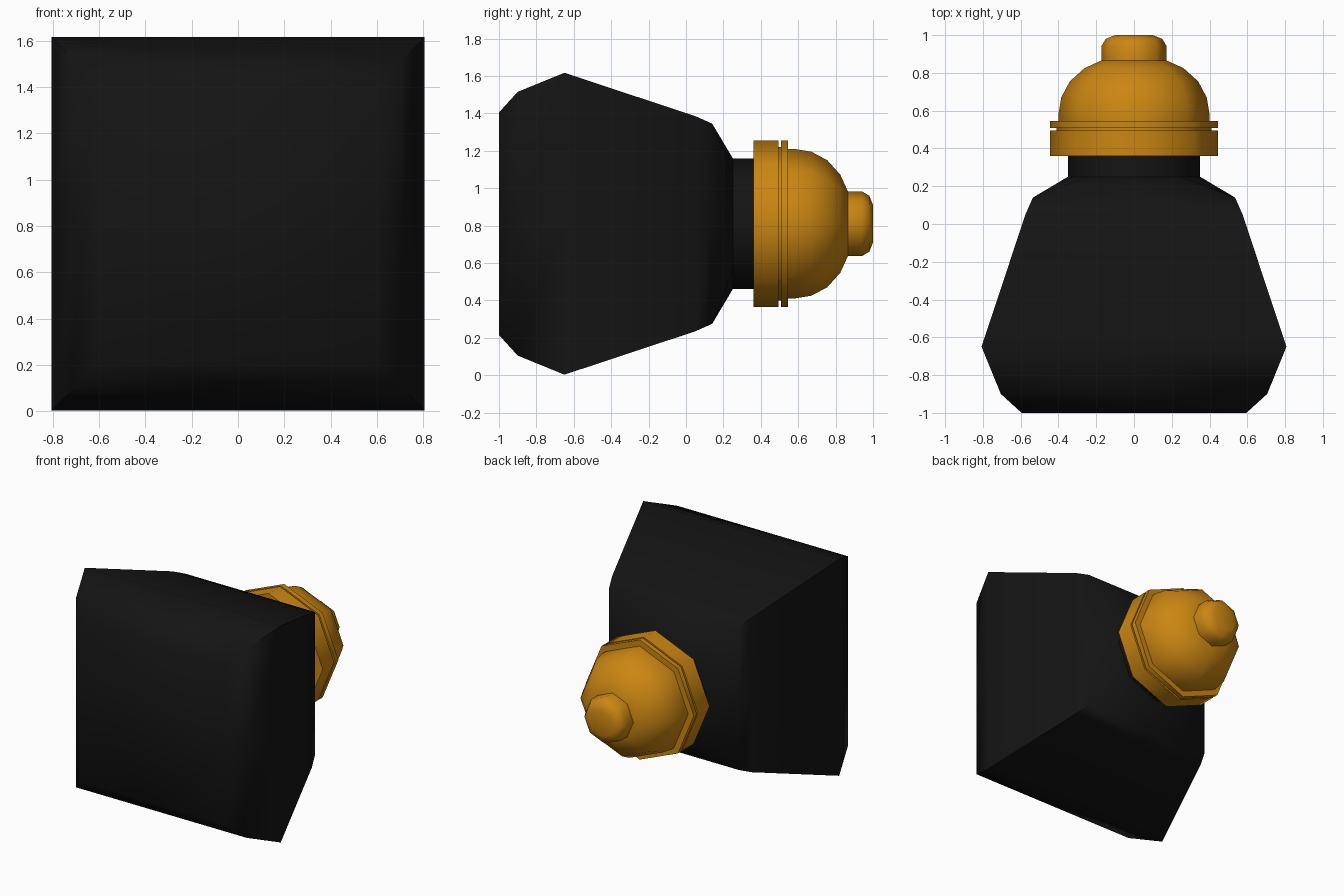
import bpy, bmesh, math

if "Cube" in bpy.data.objects:
    bpy.data.objects.remove(bpy.data.objects["Cube"])

CZ = 0.81  # height of the bottle's axis, which runs along y


def material(name, rgb):
    m = bpy.data.materials.new(name)
    m.diffuse_color = (*rgb, 1)
    m.use_nodes = True
    m.node_tree.nodes["Principled BSDF"].inputs["Base Color"].default_value = m.diffuse_color
    return m


def section(kind, r):
    """Eight points around the axis: an octagon, or a square with edge midpoints."""
    pts = []
    for i in range(8):
        a = i * math.pi / 4
        k = r * (math.sqrt(2) if kind == "square" and i % 2 else 1)
        pts.append((k * math.cos(a), k * math.sin(a)))
    return pts


def loft(name, profile, mat):
    """Bridge sections (y, half width, kind) along y and cap both ends."""
    bm = bmesh.new()
    rings = [[bm.verts.new((x, y, CZ + z)) for x, z in section(kind, r)]
             for y, r, kind in profile]
    for a, b in zip(rings, rings[1:]):
        for i in range(8):
            j = (i + 1) % 8
            bm.faces.new((a[i], a[j], b[j], b[i]))
    bm.faces.new(rings[0])
    bm.faces.new(rings[-1])
    bmesh.ops.recalc_face_normals(bm, faces=bm.faces)
    me = bpy.data.meshes.new(name)
    bm.to_mesh(me)
    bm.free()
    ob = bpy.data.objects.new(name, me)
    bpy.context.collection.objects.link(ob)
    me.materials.append(mat)
    bpy.ops.object.select_all(action='DESELECT')
    ob.select_set(True)
    bpy.context.view_layer.objects.active = ob
    bpy.ops.object.shade_smooth_by_angle(angle=math.radians(60))
    return ob


black = material("black_glass", (0.007, 0.007, 0.007))
gold = material("gold", (0.6, 0.24, 0.006))

# Square bottle body with an octagonal neck
body = [(-1, .595), (-.9, .705), (-.65, .807), (.05, .575), (.14, .535)]
neck = [(.25, .35), (.38, .35)]
loft("bottle_body", [(y, r, "square") for y, r in body]
     + [(y, r, "octagon") for y, r in neck], black)

# Collar with a thin groove near its upper rim
collar = [(.36, .446), (.495, .446), (.495, .41), (.508, .41), (.508, .446), (.545, .446)]
loft("cap_collar", [(y, r, "octagon") for y, r in collar], gold)

# Domed cap
dome = [(.54, .4), (.58, .4), (.67, .385), (.755, .34), (.825, .262), (.866, .172)]
loft("cap_dome", [(y, r, "octagon") for y, r in dome], gold)

# Knob on the end of the cap
knob = [(.86, .173), (.94, .173), (.98, .15), (1, .1)]
loft("cap_knob", [(y, r, "octagon") for y, r in knob], gold)
